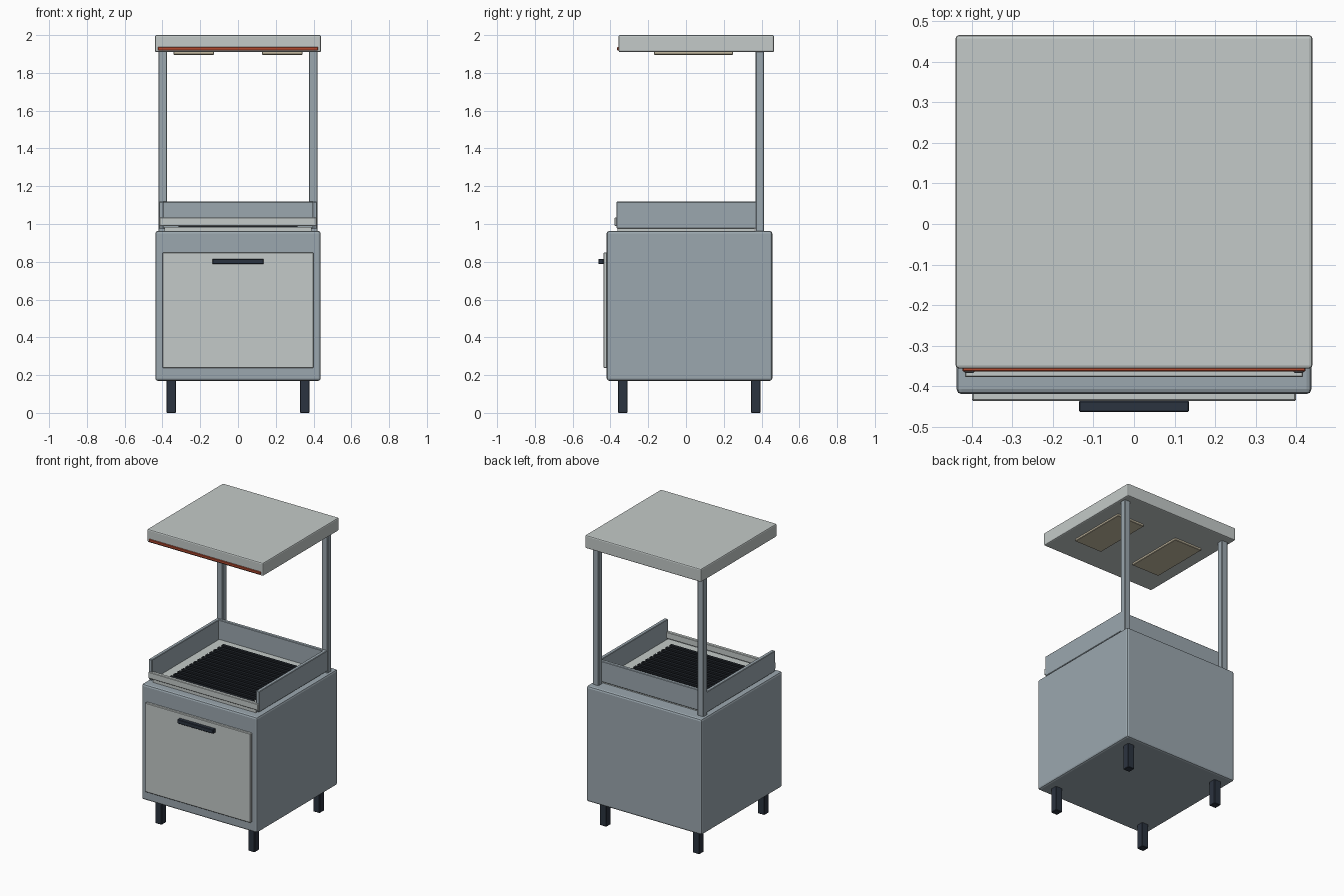
import bpy
import bmesh

if "Cube" in bpy.data.objects:
    bpy.data.objects.remove(bpy.data.objects["Cube"])


def material(name, rgb):
    m = bpy.data.materials.new(name)
    m.diffuse_color = (*rgb, 1)
    m.use_nodes = True
    m.node_tree.nodes["Principled BSDF"].inputs["Base Color"].default_value = m.diffuse_color
    return m


STEEL = material("steel blue grey", (0.33, 0.39, 0.43))
LIGHT = material("light grey", (0.55, 0.59, 0.58))
DARK = material("dark slate", (0.024, 0.033, 0.05))
BLACK = material("charcoal", (0.012, 0.015, 0.02))
RED = material("brick red", (0.45, 0.07, 0.03))
TAN = material("warm tan", (0.57, 0.51, 0.37))


def box(name, x, y, z, mat, bevel=0.0, segments=1):
    """Box spanning the given (min, max) ranges, with optional bevelled edges."""
    bm = bmesh.new()
    bmesh.ops.create_cube(bm, size=1)
    for v in bm.verts:
        v.co = [r[0] if c < 0 else r[1] for c, r in zip(v.co, (x, y, z))]
    if bevel:
        bmesh.ops.bevel(bm, geom=bm.edges[:], offset=bevel, segments=segments,
                        profile=0.5, affect='EDGES')
    mesh = bpy.data.meshes.new(name)
    bm.to_mesh(mesh)
    bm.free()
    mesh.materials.append(mat)
    ob = bpy.data.objects.new(name, mesh)
    bpy.context.collection.objects.link(ob)
    return ob


def sides(x):
    """Left and right copies of an x range."""
    return (("left", (-x[1], -x[0])), ("right", x))


# Cabinet, door and handle
box("cabinet", (-0.438, 0.438), (-0.42, 0.457), (0.17, 0.963), STEEL, 0.013, 2)
box("door", (-0.4, 0.4), (-0.437, -0.415), (0.237, 0.85), LIGHT, 0.004)
box("handle", (-0.136, 0.136), (-0.464, -0.436), (0.788, 0.816), DARK, 0.003)

# Legs
for side, x in sides((0.328, 0.378)):
    for end, y in (("front", (-0.36, -0.31)), ("back", (0.345, 0.395))):
        box(f"{end}_{side}_leg", x, y, (0.0, 0.175), DARK, 0.003)

# Tray on top of the cabinet with its guard walls and front rail
box("tray", (-0.39, 0.39), (-0.363, 0.363), (0.955, 0.985), LIGHT)
for side, x in sides((0.394, 0.419)):
    box(f"{side}_guard", x, (-0.368, 0.378), (0.976, 1.118), STEEL, 0.003)
box("back_guard", (-0.415, 0.415), (0.353, 0.378), (0.976, 1.118), STEEL, 0.003)
box("front_rail", (-0.417, 0.417), (-0.378, -0.353), (0.99, 1.034), LIGHT, 0.003)

# Grill bars
BARS = 14
for i in range(BARS):
    y = -0.28 + 0.56 * i / (BARS - 1)
    box(f"grill_bar_{i + 1}", (-0.315, 0.315), (y - 0.011, y + 0.011),
        (0.98, 0.997), BLACK)

# Posts, canopy, trim strip and heat lamps
for side, x in sides((0.375, 0.421)):
    box(f"{side}_post", x, (0.369, 0.413), (0.955, 1.915), STEEL, 0.004)
box("canopy", (-0.44, 0.44), (-0.357, 0.466), (1.91, 2.0), LIGHT, 0.008, 2)
box("trim_strip", (-0.423, 0.423), (-0.364, -0.35), (1.919, 1.937), RED, 0.002)
for side, x in sides((0.128, 0.341)):
    box(f"{side}_heat_lamp", x, (-0.17, 0.25), (1.896, 1.915), TAN, 0.003)
